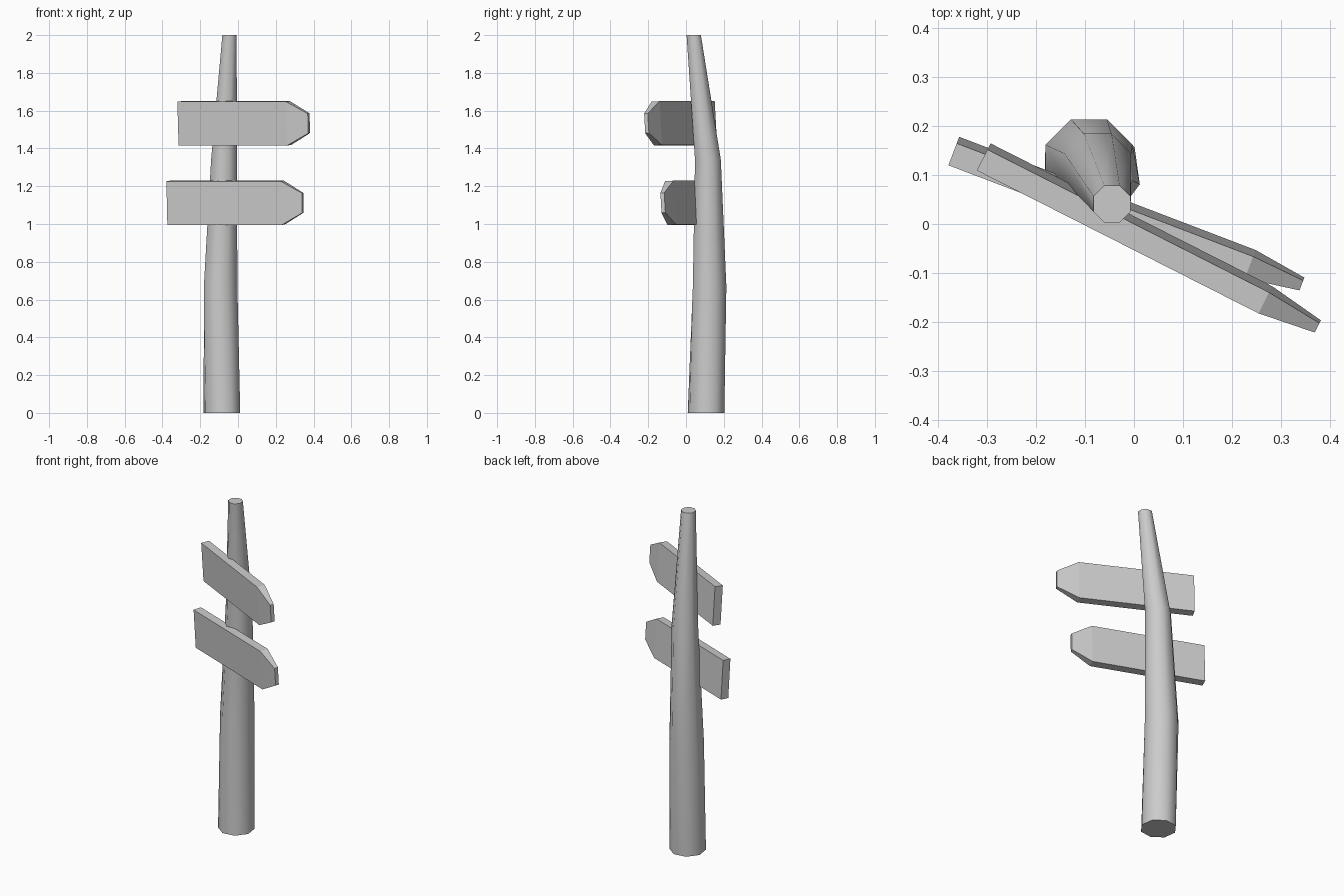
import bpy, bmesh, math
from mathutils import Matrix, Vector

if "Cube" in bpy.data.objects:
    bpy.data.objects.remove(bpy.data.objects["Cube"])


def add_object(name, bm):
    bmesh.ops.recalc_face_normals(bm, faces=bm.faces)
    mesh = bpy.data.meshes.new(name)
    bm.to_mesh(mesh)
    bm.free()
    obj = bpy.data.objects.new(name, mesh)
    bpy.context.collection.objects.link(obj)
    return obj


def loft(name, rings, matrix=Matrix()):
    """Skin a list of equal-sized point loops and cap both ends."""
    bm = bmesh.new()
    loops = [[bm.verts.new(matrix @ Vector(p)) for p in ring] for ring in rings]
    n = len(loops[0])
    for a, b in zip(loops, loops[1:]):
        for i in range(n):
            j = (i + 1) % n
            bm.faces.new((a[i], a[j], b[j], b[i]))
    bm.faces.new(loops[0][::-1])
    bm.faces.new(loops[-1])
    return add_object(name, bm)


def octagon(x, y, z, r, twist):
    angles = [math.radians(22.5 + twist + 45 * i) for i in range(8)]
    return [(x + r * math.cos(a), y + r * math.sin(a), z) for a in angles]


# Crooked tapering post
post = loft("post", [
    octagon(-0.085, 0.106, 0.0, 0.100, 8),
    octagon(-0.092, 0.125, 0.67, 0.096, 0),
    octagon(-0.074, 0.116, 1.34, 0.074, 0),
    octagon(-0.045, 0.041, 2.0, 0.041, 0),
])
bpy.context.view_layer.objects.active = post
post.select_set(True)
bpy.ops.object.shade_smooth_by_angle(angle=math.radians(55))


# Pointed boards, leaning slightly forward
def board(name, start, heading, body, tip):
    def section(x, s):
        w, h = 0.024 * s, 0.116 * s
        return [(x, -w, -h), (x, w, -h), (x, w, h), (x, -w, h)]
    place = (Matrix.Translation(start)
             @ Matrix.Rotation(math.radians(heading), 4, 'Z')
             @ Matrix.Rotation(math.radians(3.5), 4, 'X'))
    loft(name, [section(0, 1), section(body, 1), section(body + tip, 0.45)], place)


board("upper_sign", (-0.307, 0.137, 1.533), -26.9, 0.645, 0.12)
board("lower_sign", (-0.368, 0.149, 1.112), -20.9, 0.648, 0.113)
